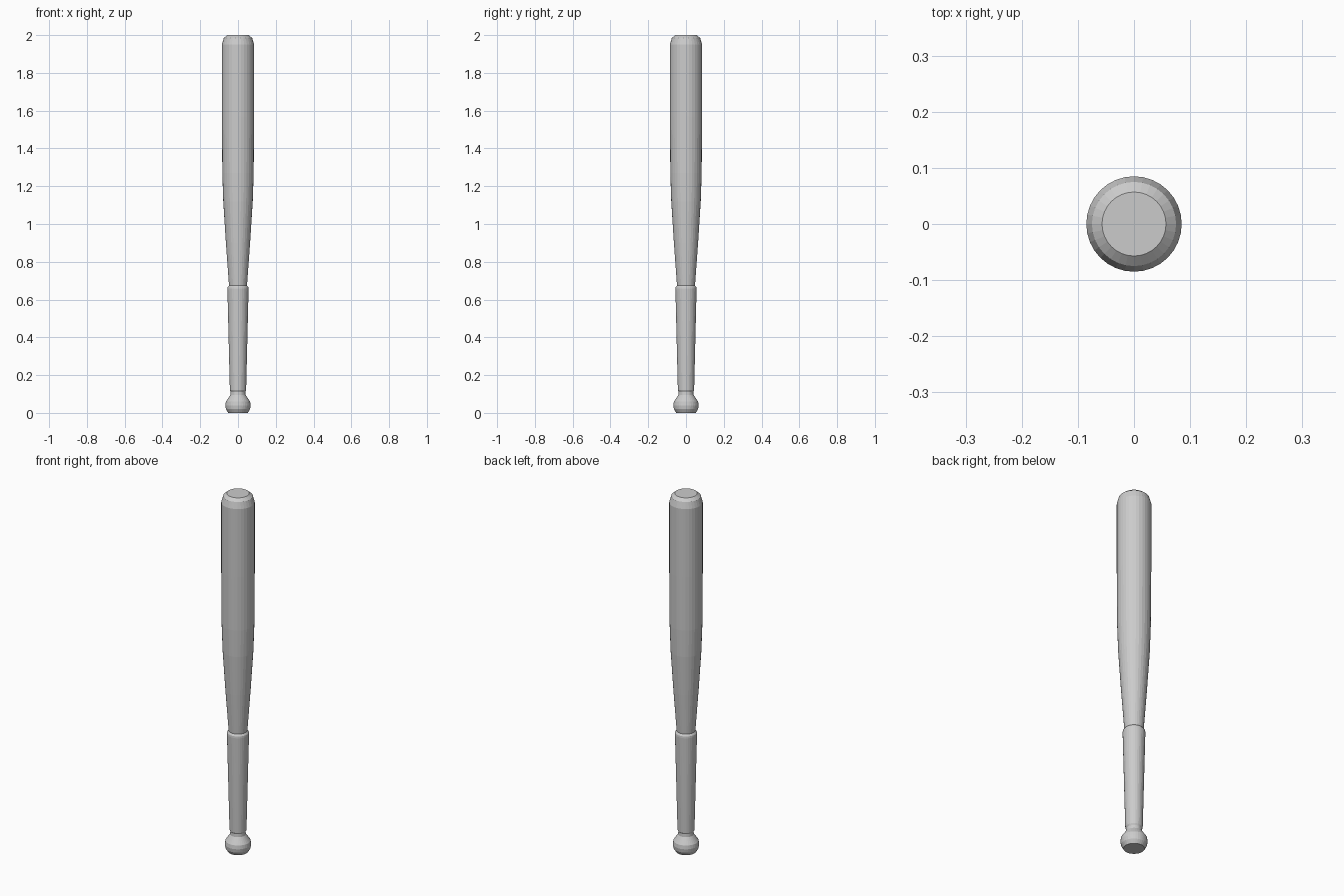
import bpy, bmesh, math

if "Cube" in bpy.data.objects:
    bpy.data.objects.remove(bpy.data.objects["Cube"])

SIDES = 32

def lathe(name, profile):
    """Revolve (radius, height) points about z and cap both ends."""
    bm = bmesh.new()
    rings = [[bm.verts.new((r * math.cos(2 * math.pi * i / SIDES),
                            r * math.sin(2 * math.pi * i / SIDES), z))
              for i in range(SIDES)] for r, z in profile]
    for a, b in zip(rings, rings[1:]):
        for i in range(SIDES):
            j = (i + 1) % SIDES
            bm.faces.new((a[i], a[j], b[j], b[i]))
    bm.faces.new(rings[0][::-1])
    bm.faces.new(rings[-1])
    mesh = bpy.data.meshes.new(name)
    bm.to_mesh(mesh)
    bm.free()
    obj = bpy.data.objects.new(name, mesh)
    bpy.context.collection.objects.link(obj)
    return obj

# Wooden bat: knob, neck, handle, taper, barrel and rounded tip
lathe("bat_body", [
    (0.052, 0.0), (0.064, 0.02), (0.067, 0.04), (0.064, 0.06),
    (0.040, 0.095), (0.038, 0.12), (0.046, 0.66), (0.048, 0.68),
    (0.064, 0.90), (0.078, 1.12), (0.083, 1.27), (0.085, 1.57),
    (0.085, 1.95), (0.075, 1.985), (0.057, 2.0)])

# Grip wrap: sleeve around the handle with bevelled ends
lathe("grip_wrap", [
    (0.038, 0.11), (0.043, 0.12), (0.056, 0.655), (0.055, 0.665),
    (0.047, 0.675)])
